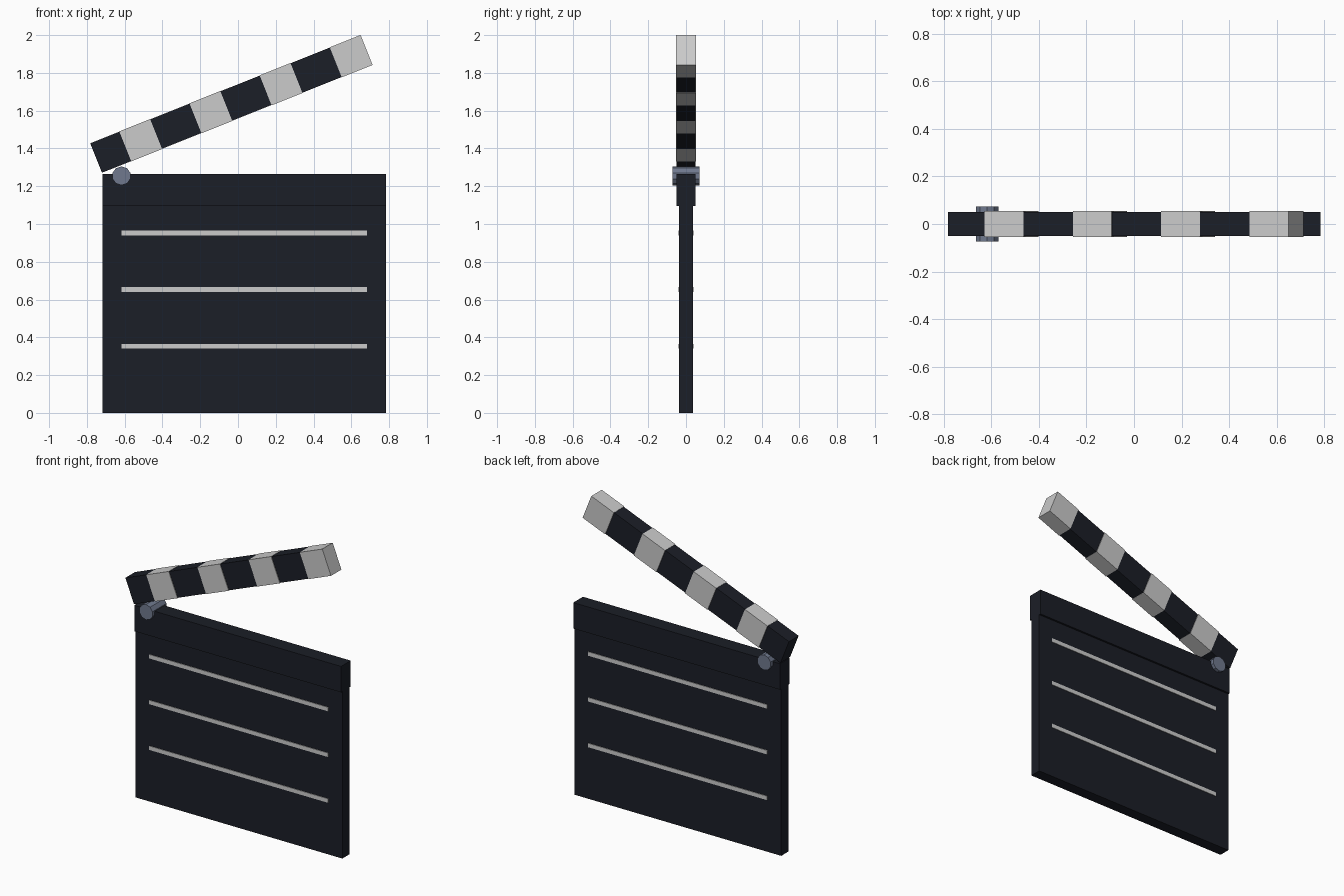
import bpy
from math import cos, sin, pi

if "Cube" in bpy.data.objects:
    bpy.data.objects.remove(bpy.data.objects["Cube"])


def material(name, rgb):
    m = bpy.data.materials.new(name)
    m.diffuse_color = (*rgb, 1)
    m.use_nodes = True
    m.node_tree.nodes["Principled BSDF"].inputs["Base Color"].default_value = m.diffuse_color
    return m


BLACK = material("black_paint", (0.011, 0.013, 0.02))
WHITE = material("white_paint", (0.8, 0.82, 0.83))
STEEL = material("hinge_steel", (0.16, 0.19, 0.27))


def box(name, loc, size, mat, angle=0.0):
    bpy.ops.mesh.primitive_cube_add(size=1, location=loc, rotation=(0, angle, 0))
    ob = bpy.context.object
    ob.name = name
    ob.scale = size
    ob.data.materials.append(mat)
    return ob


# slate board with the thicker fixed bar along its top edge
CX, WIDTH = 0.033, 1.5
box("slate_board", (CX, 0, 0.549), (WIDTH, 0.074, 1.098), BLACK)
box("fixed_bar", (CX, 0, 1.18), (WIDTH, 0.1, 0.17), BLACK)

# writing lines, showing on both faces
for i in range(3):
    box(f"writing_line_{i + 1}", (CX, 0, 0.353 + 0.3 * i), (1.3, 0.082, 0.026), WHITE)

# hinge pin
bpy.ops.mesh.primitive_cylinder_add(vertices=10, radius=0.05, depth=0.145,
                                    location=(-0.617, 0, 1.255), rotation=(pi / 2, 0, 0))
pin = bpy.context.object
pin.name = "hinge_pin"
pin.data.materials.append(STEEL)

# raised clap stick, with slightly thicker white bands along it
TILT, LENGTH = 0.38, 1.54
MID_X, MID_Z = -0.036, 1.635


def on_stick(d):
    return (MID_X + d * cos(TILT), 0, MID_Z + d * sin(TILT))


box("clap_stick", on_stick(0), (LENGTH, 0.1, 0.168), BLACK, -TILT)
for i in range(4):
    start = -LENGTH / 2 + 0.166 + 0.4 * i
    box(f"white_band_{i + 1}", on_stick(start + 0.088), (0.176, 0.108, 0.171), WHITE, -TILT)
